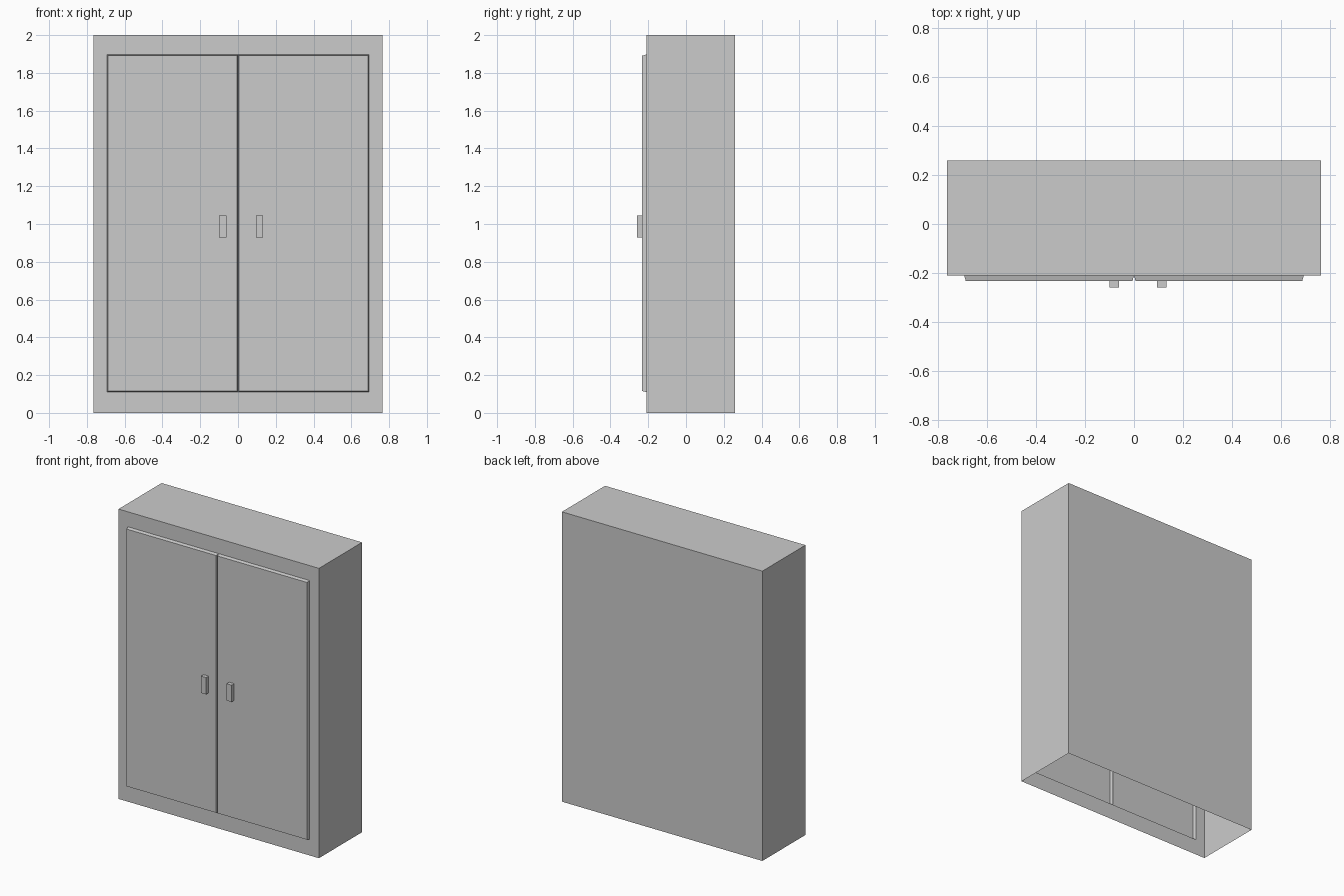
import bpy
import bmesh
from mathutils import Matrix, Vector

cube = bpy.data.objects.get("Cube")
if cube:
    bpy.data.objects.remove(cube, do_unlink=True)

# Single flat colour
grey = bpy.data.materials.new("light_grey")
grey.use_nodes = True
colour = (0.6, 0.6, 0.6, 1)
grey.diffuse_color = colour
grey.node_tree.nodes["Principled BSDF"].inputs["Base Color"].default_value = colour

HALF_W, HEIGHT = 0.765, 2.0
FRONT, BACK = -0.21, 0.26
DOOR_W, DOOR_LOW, DOOR_TOP, DOOR_DEPTH = 0.694, 0.11, 1.897, 0.022


def add_object(name, bm):
    mesh = bpy.data.meshes.new(name)
    bm.to_mesh(mesh)
    bm.free()
    mesh.materials.append(grey)
    obj = bpy.data.objects.new(name, mesh)
    bpy.context.collection.objects.link(obj)
    return obj


def add_quad(bm, *points):
    return bm.faces.new([bm.verts.new(p) for p in points])


# Cabinet shell: open at the bottom, hollow doors raised from its front
bm = bmesh.new()
xs = [-HALF_W, -DOOR_W, 0, DOOR_W, HALF_W]
zs = [0, DOOR_LOW, DOOR_TOP, HEIGHT]
doors = []
for i, (x0, x1) in enumerate(zip(xs, xs[1:])):
    for k, (z0, z1) in enumerate(zip(zs, zs[1:])):
        face = add_quad(bm, (x0, FRONT, z0), (x1, FRONT, z0),
                        (x1, FRONT, z1), (x0, FRONT, z1))
        if k == 1 and i in (1, 2):
            doors.append(face)

# Door panels with slightly slanted edges
for face in doors:
    face.normal_update()
    bmesh.ops.inset_individual(bm, faces=[face], thickness=0.006,
                               depth=DOOR_DEPTH, use_even_offset=True)

# Back, top and side walls
w, h = HALF_W, HEIGHT
add_quad(bm, (w, BACK, 0), (-w, BACK, 0), (-w, BACK, h), (w, BACK, h))
add_quad(bm, (-w, FRONT, h), (w, FRONT, h), (w, BACK, h), (-w, BACK, h))
add_quad(bm, (w, FRONT, 0), (w, BACK, 0), (w, BACK, h), (w, FRONT, h))
add_quad(bm, (-w, BACK, 0), (-w, FRONT, 0), (-w, FRONT, h), (-w, BACK, h))
bmesh.ops.remove_doubles(bm, verts=bm.verts, dist=0.0005)
add_object("cabinet_with_doors", bm)

# Door handles
for name, x in (("right_handle", -0.081), ("left_handle", 0.114)):
    bm = bmesh.new()
    bmesh.ops.create_cube(bm, size=1)
    bmesh.ops.scale(bm, vec=Vector((0.038, 0.028, 0.116)), verts=bm.verts)
    bmesh.ops.transform(bm, matrix=Matrix.Translation((x, -0.246, 0.986)), verts=bm.verts)
    add_object(name, bm)
